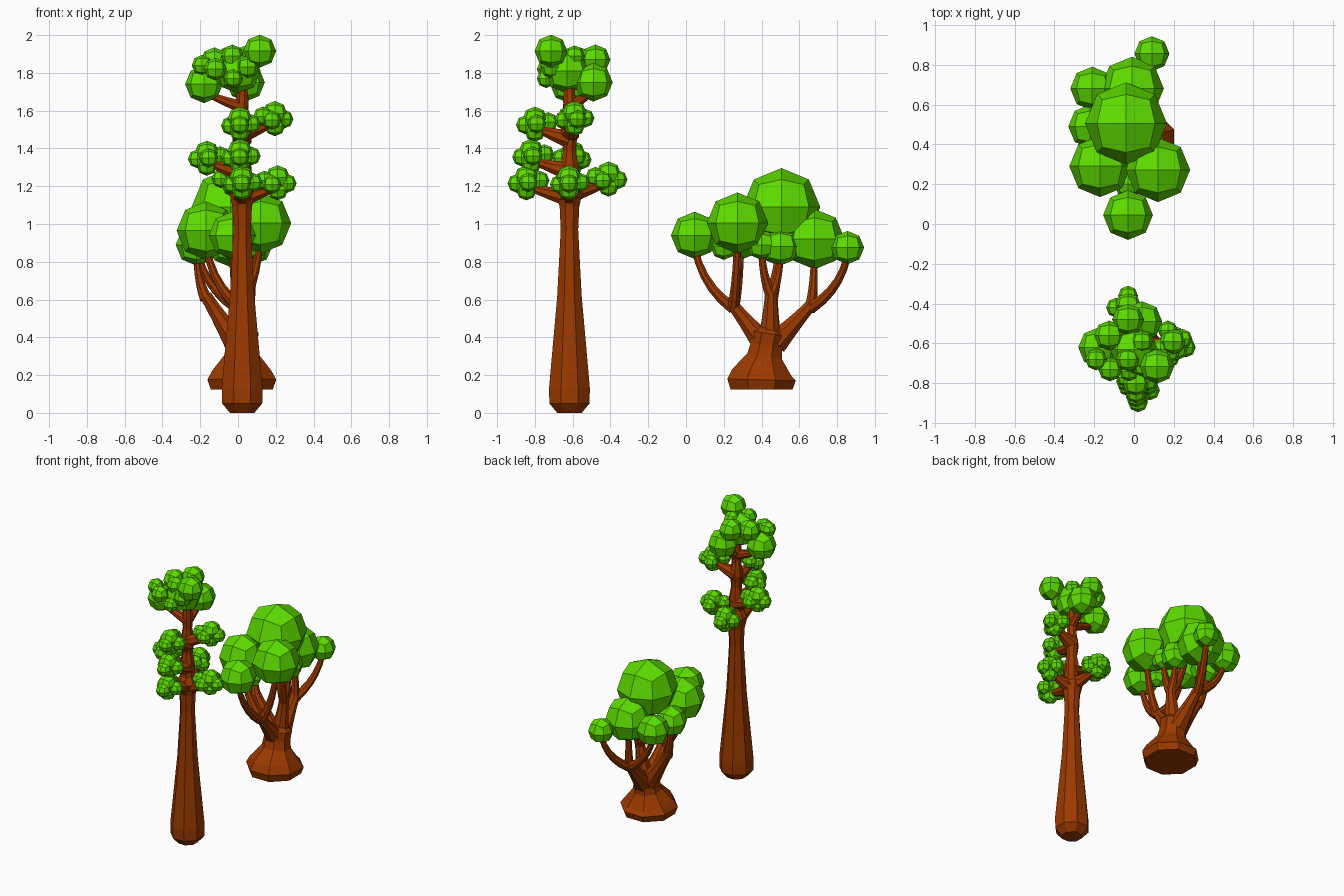
import bpy, bmesh, math
from mathutils import Vector, Matrix

if "Cube" in bpy.data.objects:
    bpy.data.objects.remove(bpy.data.objects["Cube"])


def material(name, col):
    m = bpy.data.materials.new(name)
    m.diffuse_color = (*col, 1)
    m.use_nodes = True
    m.node_tree.nodes["Principled BSDF"].inputs["Base Color"].default_value = m.diffuse_color
    return m


LEAF = material("leaf_green", (0.11, 0.72, 0))
BARK = material("bark_brown", (0.33, 0.042, 0))


def finish(bm, name, mat):
    bmesh.ops.recalc_face_normals(bm, faces=bm.faces)
    me = bpy.data.meshes.new(name)
    bm.to_mesh(me)
    bm.free()
    me.materials.append(mat)
    ob = bpy.data.objects.new(name, me)
    bpy.context.collection.objects.link(ob)


def foliage(name, balls):
    """Low-poly leaf balls: cubes split 2x2 per side and rounded (x, y, z, radius)."""
    bm = bmesh.new()
    for x, y, z, r in balls:
        b = bmesh.new()
        bmesh.ops.create_cube(b, size=2)
        bmesh.ops.subdivide_edges(b, edges=b.edges[:], cuts=1, use_grid_fill=True)
        new = {v: bm.verts.new(v.co.normalized() * r + Vector((x, y, z))) for v in b.verts}
        for f in b.faces:
            bm.faces.new([new[v] for v in f.verts])
        b.free()
    finish(bm, name, LEAF)


def tube(bm, pts, radii, sides=8):
    """Tapered eight-sided tube through points."""
    c = [Vector(q) for q in pts]
    side = Vector((1, 0, 0))
    if abs((c[-1] - c[0]).normalized().x) > 0.8:
        side = Vector((0, 1, 0))
    rings = []
    for i, q in enumerate(c):
        t = (c[min(i + 1, len(c) - 1)] - c[max(i - 1, 0)]).normalized()
        side = (side - t * side.dot(t)).normalized()
        up = t.cross(side)
        angles = [2 * math.pi * (k + 0.5) / sides for k in range(sides)]
        rings.append([bm.verts.new(q + (side * math.cos(a) + up * math.sin(a)) * radii[i])
                      for a in angles])
    for a, b in zip(rings, rings[1:]):
        for k in range(sides):
            j = (k + 1) % sides
            bm.faces.new((a[k], a[j], b[j], b[k]))
    bm.faces.new(rings[0])
    bm.faces.new(rings[-1])


def limb(bm, start, end, r0, r1, bow, steps=5):
    """Curved limb: leaves sideways first, then turns upward (bow sets how much)."""
    a, b = Vector(start), Vector(end)
    mid = Vector((*a.lerp(b, 0.5 + bow).xy, a.lerp(b, 0.5 - bow * 0.5).z))
    pts, radii = [], []
    for i in range(steps + 1):
        t = i / steps
        pts.append(a.lerp(mid, t).lerp(mid.lerp(b, t), t))
        radii.append(r1 + (r0 - r1) * (1 - t) ** 1.5)
    tube(bm, pts, radii)


# Tall tree: trunk profile as height and radius
AXIS = Vector((.022, -.617, 0))
profile = [(0, .07), (.05, .115), (.13, .117), (.35, .096), (.62, .07), (.97, .05),
           (1.09, .056), (1.17, .075), (1.22, .05), (1.3, .052), (1.39, .036),
           (1.48, .047), (1.57, .032), (1.65, .036), (1.78, .025)]
trunk = bmesh.new()
tube(trunk, [AXIS + Vector((0, 0, z)) for z, r in profile], [r for z, r in profile])

# Tall tree: one tuft pattern (out, side, up, radius), turned towards each branch direction
PATTERN = [(0, 0, .015, .066), (.05, 0, -.015, .05), (-.07, -.02, 0, .052),
           (-.01, .06, -.01, .05), (-.03, -.05, -.02, .05), (0, 0, -.05, .055)]
TUFTS = {"lower_right_leaves": (.21, -.62, 1.23, 0), "lower_front_leaves": (.02, -.845, 1.23, -90),
         "lower_back_leaves": (-.03, -.41, 1.25, 90), "middle_left_leaves": (-.165, -.6, 1.36, 180),
         "middle_front_leaves": (.01, -.82, 1.37, -90), "upper_right_leaves": (.195, -.59, 1.57, 15),
         "upper_front_leaves": (.01, -.8, 1.54, -90)}
for name, (x, y, z, deg) in TUFTS.items():
    turn = Matrix.Rotation(math.radians(deg), 3, 'Z')
    foliage(name, [(*(turn @ Vector(p[:3]) + Vector((x, y, z))), p[3]) for p in PATTERN])
    limb(trunk, AXIS + Vector((0, 0, z - .09)), (x, y, z - .03), .055, .02, .1)

# Tall tree: crown balls, the big outer ones carried by branches
crown = [(-.18, -.62, 1.74, .1), (.04, -.49, 1.75, .102), (.115, -.715, 1.915, .087),
         (-.03, -.48, 1.87, .08), (-.125, -.56, 1.86, .075), (0, -.63, 1.81, .12),
         (-.025, -.74, 1.77, .05), (-.19, -.68, 1.84, .055), (-.12, -.73, 1.82, .06),
         (.04, -.59, 1.89, .055), (-.03, -.68, 1.89, .06), (.05, -.71, 1.83, .06)]
foliage("tall_tree_crown", crown)
for x, y, z, r in crown[:2]:
    limb(trunk, AXIS + Vector((0, 0, 1.62)), (x, y, z - .04), .036, .018, .1)
finish(trunk, "tall_tree_trunk", BARK)

# Bushy tree: each fork (x, y, z) carries a group of leaf balls (x, y, z, radius)
FORKS = {
    (.01, .25, .57): [(-.03, .045, .94, .125), (.12, .272, 1.005, .162), (-.17, .29, .965, .155)],
    (0, .66, .57): [(-.01, .68, .92, .16), (.09, .855, .875, .088), (-.21, .68, .89, .11)],
    (-.17, .455, .62): [(-.22, .49, .89, .11)],
    (.06, .45, .64): [(-.04, .505, 1.09, .206), (.06, .5, .88, .1), (.08, .4, .89, .08)],
}
fill = [(-.03, .2, .88, .07)]
foliage("bushy_tree_crown", [ball for group in FORKS.values() for ball in group] + fill)

# Bushy tree: flared stump, leaning slightly back
stump = [(.125, .178), (.175, .196), (.215, .17), (.30, .1), (.36, .09), (.42, .095), (.46, .05)]
wood = bmesh.new()
tube(wood, [(.02, .4 + .16 * max(0, z - .2), z) for z, r in stump], [r for z, r in stump])
for fork, group in FORKS.items():
    f = Vector(fork)
    base = Vector((.02, .44, .37)).lerp(Vector((f.x, f.y, .37)), .15)
    limb(wood, base, f, .07, .034, .02)
    for x, y, z, r in group:
        limb(wood, f - Vector((0, 0, .015)), (x, y, z - r * .5), .034, .019, .3)
finish(wood, "bushy_tree_trunk", BARK)
